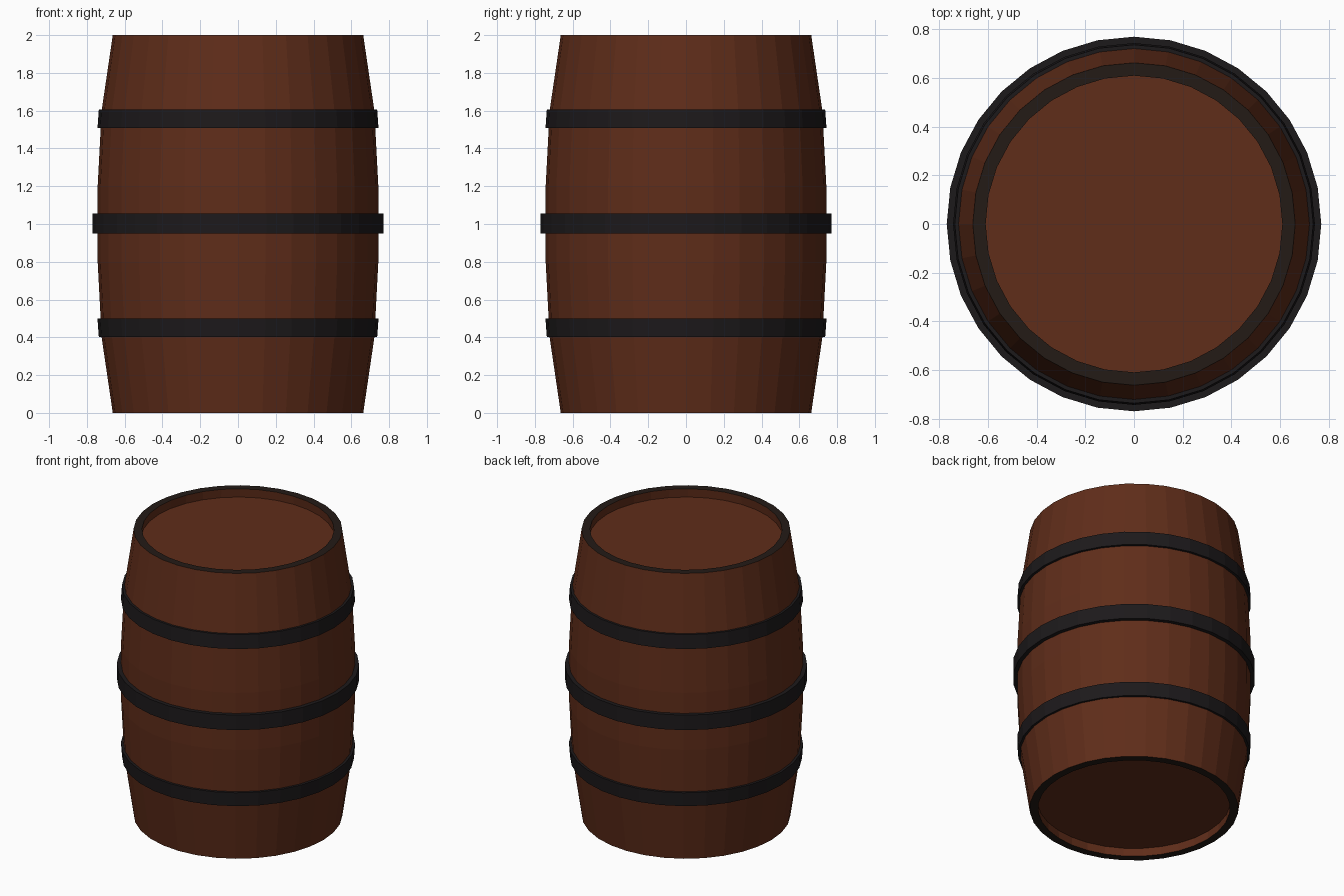
import bpy, bmesh, math

if "Cube" in bpy.data.objects:
    bpy.data.objects.remove(bpy.data.objects["Cube"])

SIDES = 32


def material(name, color):
    m = bpy.data.materials.new(name)
    m.diffuse_color = (*color, 1)
    m.use_nodes = True
    m.node_tree.nodes["Principled BSDF"].inputs["Base Color"].default_value = m.diffuse_color
    return m


wood = material("wood", (0.115, 0.026, 0.010))
end_grain = material("dark_end_grain", (0.017, 0.011, 0.008))
iron = material("dark_iron", (0.012, 0.010, 0.011))


def lathe(name, profile, mats, closed=True, dark=()):
    """Spin a (radius, z) profile about z; 'dark' segments use the second material."""
    bm = bmesh.new()
    rings = []
    for r, z in profile:
        rings.append([bm.verts.new((r * math.cos(2 * math.pi * i / SIDES),
                                    r * math.sin(2 * math.pi * i / SIDES), z))
                      for i in range(SIDES)])
    n = len(rings)
    for k in range(n if closed else n - 1):
        a, b = rings[k], rings[(k + 1) % n]
        for i in range(SIDES):
            j = (i + 1) % SIDES
            f = bm.faces.new((a[i], a[j], b[j], b[i]))
            f.material_index = 1 if k in dark else 0
    if not closed:
        bm.faces.new(rings[0][::-1])
        bm.faces.new(rings[-1])
    bmesh.ops.recalc_face_normals(bm, faces=bm.faces)
    mesh = bpy.data.meshes.new(name)
    bm.to_mesh(mesh)
    bm.free()
    for m in mats:
        mesh.materials.append(m)
    obj = bpy.data.objects.new(name, mesh)
    bpy.context.collection.objects.link(obj)
    return obj


# Bulging stave wall with dark rims and recessed heads at both ends
outer = [(0.663, 0), (0.722, 0.4), (0.743, 0.8),
         (0.743, 1.2), (0.722, 1.6), (0.663, 2)]
recess = 0.06
body = [(0.615, recess), (0.61, 0)] + outer + [(0.61, 2), (0.615, 2 - recess)]
lathe("barrel_body", body, [wood, end_grain], closed=False, dark=(1, 7))

# Iron hoops: (name, bottom z, top z, bottom radius, top radius)
hoops = [("lower_hoop", 0.403, 0.50, 0.737, 0.744),
         ("middle_hoop", 0.951, 1.056, 0.77, 0.77),
         ("upper_hoop", 1.507, 1.605, 0.744, 0.737)]
for name, z0, z1, r0, r1 in hoops:
    lathe(name, [(0.70, z0), (r0, z0), (r1, z1), (0.70, z1)], [iron])
